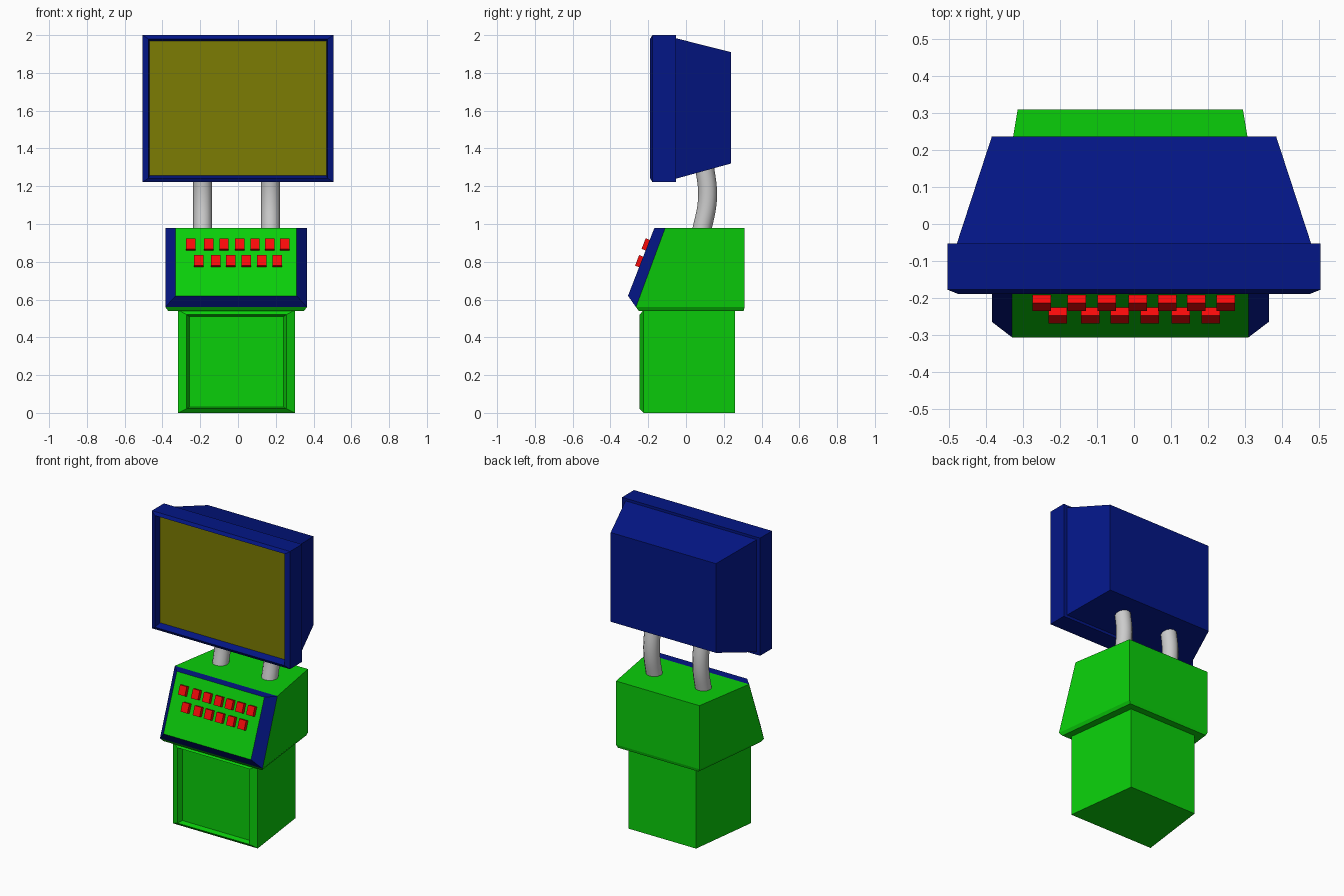
import bpy, bmesh, math
from mathutils import Matrix

if "Cube" in bpy.data.objects:
    bpy.data.objects.remove(bpy.data.objects["Cube"])


def material(name, rgb):
    m = bpy.data.materials.new(name)
    m.diffuse_color = (*rgb, 1)
    m.use_nodes = True
    m.node_tree.nodes["Principled BSDF"].inputs["Base Color"].default_value = m.diffuse_color
    return m


GREEN = material("green", (0.003, 0.62, 0.003))
BLUE = material("navy", (0.001, 0.008, 0.24))
RED = material("red", (0.95, 0.003, 0.003))
OLIVE = material("olive", (0.2, 0.2, 0.001))


def loft(name, rings, mat, cap_mat=None):
    """Skin a list of 4-point rings; the last cap may get its own material."""
    bm = bmesh.new()
    vs = [[bm.verts.new(p) for p in r] for r in rings]
    for a, b in zip(vs, vs[1:]):
        for i in range(4):
            j = (i + 1) % 4
            bm.faces.new((a[i], a[j], b[j], b[i]))
    bm.faces.new(vs[0][::-1])
    cap = bm.faces.new(vs[-1])
    if cap_mat:
        cap.material_index = 1
    bmesh.ops.recalc_face_normals(bm, faces=bm.faces)
    me = bpy.data.meshes.new(name)
    bm.to_mesh(me)
    bm.free()
    me.materials.append(mat)
    if cap_mat:
        me.materials.append(cap_mat)
    ob = bpy.data.objects.new(name, me)
    bpy.context.collection.objects.link(ob)
    return ob


def upright(y, hw, z0, z1, cx=0.0):
    """Rectangle facing the front."""
    return [(cx - hw, y, z0), (cx + hw, y, z0), (cx + hw, y, z1), (cx - hw, y, z1)]


def flat(z, front_hw, back_hw, y0, y1, cx=-0.01):
    """Horizontal trapezoid, wider at the front."""
    return [(cx - front_hw, y0, z), (cx + front_hw, y0, z),
            (cx + back_hw, y1, z), (cx - back_hw, y1, z)]


# Pedestal: narrows to the back, chamfered front frame with recessed panel
C = -0.008
loft("pedestal", [
    upright(0.26, 0.248, 0, 0.545, C),
    upright(-0.225, 0.31, 0, 0.545, C),
    upright(-0.245, 0.264, 0.022, 0.52, C),
    upright(-0.212, 0.25, 0.03, 0.51, C)], GREEN)

# Console body with small chamfer underneath
loft("console_body", [
    flat(0.54, 0.36, 0.295, -0.25, 0.305),
    flat(0.56, 0.375, 0.305, -0.265, 0.31),
    flat(0.98, 0.375, 0.305, -0.11, 0.31)], GREEN)

# Sloped control panel: navy chamfered sides, green face
loft("control_panel", [
    [(-0.385, -0.265, 0.56), (0.365, -0.265, 0.56), (0.365, -0.11, 0.98), (-0.385, -0.11, 0.98)],
    [(-0.33, -0.307, 0.62), (0.31, -0.307, 0.62), (0.31, -0.167, 0.98), (-0.33, -0.167, 0.98)]],
    BLUE, GREEN)

# Two rows of buttons square to the slope
tilt = Matrix.Rotation(-math.atan2(0.14, 0.36), 4, 'X')
rows = ((0.888, (-0.25, -0.155, -0.074, 0.01, 0.09, 0.168, 0.248)),
        (0.799, (-0.207, -0.118, -0.038, 0.043, 0.126, 0.208)))
for row, (z, xs) in enumerate(rows):
    for i, x in enumerate(xs):
        y = -0.307 + (z - 0.62) * 0.14 / 0.36
        b = loft(f"button_{row + 1}_{i + 1}",
                 [upright(0.005, 0.025, -0.03, 0.03),
                  upright(-0.023, 0.025, -0.03, 0.03)], RED)
        b.matrix_world = Matrix.Translation((x, y, z)) @ tilt

# Bent support pipes
for side, x in (("left", -0.187), ("right", 0.172)):
    cu = bpy.data.curves.new(f"support_pipe_{side}", 'CURVE')
    cu.dimensions = '3D'
    cu.bevel_depth = 0.05
    cu.bevel_resolution = 4
    cu.use_fill_caps = True
    sp = cu.splines.new('BEZIER')
    pts = ((0.078, 0.94), (0.114, 1.14), (0.095, 1.33))
    sp.bezier_points.add(len(pts) - 1)
    for bp, (y, z) in zip(sp.bezier_points, pts):
        bp.co = (x, y, z)
        bp.handle_left_type = bp.handle_right_type = 'AUTO'
    ob = bpy.data.objects.new(cu.name, cu)
    bpy.context.collection.objects.link(ob)

# Monitor: tapered rear housing, bezel and sunken screen
loft("monitor_housing", [
    upright(0.237, 0.385, 1.32, 1.91),
    upright(-0.06, 0.482, 1.238, 1.985)], BLUE)
loft("monitor_bezel", [
    upright(-0.053, 0.505, 1.222, 2.0),
    upright(-0.178, 0.505, 1.222, 2.0),
    upright(-0.19, 0.475, 1.242, 1.98),
    upright(-0.145, 0.468, 1.256, 1.968)], BLUE, OLIVE)
